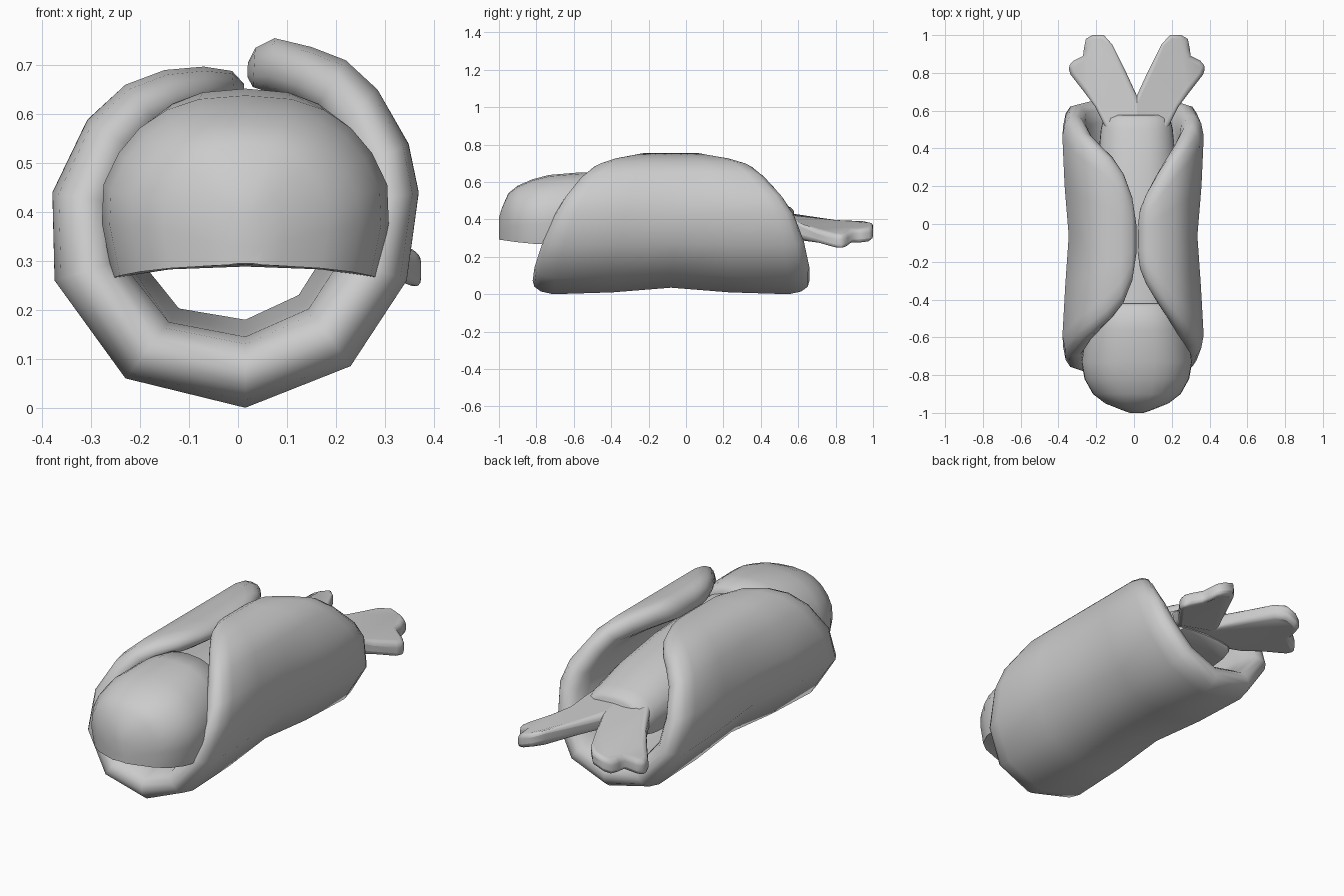
import bpy, bmesh, math
from mathutils import Vector

if "Cube" in bpy.data.objects:
    bpy.data.objects.remove(bpy.data.objects["Cube"])

CX = 0.015


def make(name, verts, faces, angle=50):
    me = bpy.data.meshes.new(name)
    bm = bmesh.new()
    vs = [bm.verts.new(v) for v in verts]
    for f in faces:
        bm.faces.new([vs[i] for i in f])
    bmesh.ops.recalc_face_normals(bm, faces=bm.faces)
    bm.to_mesh(me)
    bm.free()
    ob = bpy.data.objects.new(name, me)
    bpy.context.collection.objects.link(ob)
    bpy.ops.object.select_all(action='DESELECT')
    bpy.context.view_layer.objects.active = ob
    ob.select_set(True)
    bpy.ops.object.shade_smooth_by_angle(angle=math.radians(angle))
    return ob


def loft(name, rings, angle=50):
    n = len(rings[0])
    verts = [v for r in rings for v in r]
    faces = [[i * n + j, i * n + (j + 1) % n, (i + 1) * n + (j + 1) % n, (i + 1) * n + j]
             for i in range(len(rings) - 1) for j in range(n)]
    faces += [list(range(n)), list(range((len(rings) - 1) * n, len(rings) * n))]
    return make(name, verts, faces, angle)


# Folded round wrap: (x, z, front y, back y, thickness) for columns around the curl
COLUMNS = [
    (0.012, 0.662, -0.16, 0.0, 0.02), (-0.012, 0.688, -0.30, 0.14, 0.06),
    (-0.07, 0.697, -0.42, 0.27, 0.09),
    (-0.15, 0.69, -0.50, 0.36, 0.11), (-0.23, 0.66, -0.56, 0.42, 0.12),
    (-0.31, 0.59, -0.62, 0.48, 0.13), (-0.38, 0.44, -0.70, 0.575, 0.135),
    (-0.375, 0.26, -0.765, 0.63, 0.14), (-0.23, 0.06, -0.81, 0.66, 0.145),
    (0.015, 0.0, -0.82, 0.66, 0.145), (0.23, 0.085, -0.81, 0.66, 0.145),
    (0.345, 0.26, -0.765, 0.63, 0.14), (0.37, 0.44, -0.70, 0.575, 0.135),
    (0.35, 0.54, -0.65, 0.52, 0.13), (0.285, 0.65, -0.57, 0.43, 0.13),
    (0.22, 0.71, -0.50, 0.36, 0.12), (0.15, 0.737, -0.42, 0.27, 0.115),
    (0.075, 0.755, -0.32, 0.16, 0.11), (0.035, 0.735, -0.24, 0.08, 0.08),
    (0.02, 0.705, -0.15, -0.01, 0.03),
]


def wrap_ring(x, z, y0, y1, th):
    inward = Vector((CX - x, 0, 0.38 - z)).normalized()
    e = min(0.11, (y1 - y0) * 0.2)
    m = (y0 + y1) / 2
    q0, q1 = (y0 + e + m) / 2, (y1 - e + m) / 2
    half = [(y0 + e * 0.08, 0.28), (y0 + e * 0.4, 0.1), (y0 + e, 0), (q0, 0), (m, 0),
            (q1, 0), (y1 - e, 0), (y1 - e * 0.4, 0.1), (y1 - e * 0.08, 0.28)]
    loop = [(y0, 0.5)] + half + [(y1, 0.5)] + [(y, 1 - d) for y, d in reversed(half)]
    ring = []
    for y, d in loop:
        waist = 0.035 * math.exp(-((y + 0.08) / 0.28) ** 2) if z < 0.62 else 0
        ring.append(Vector((x, y, z)) + inward * (d * th + waist))
    return ring


loft("folded_wrap", [wrap_ring(*c) for c in COLUMNS], 75)


# Filling: D-shaped sections (y, half width, bottom z, top z)
def d_ring(y, w, zb, zt, n=14):
    ring = []
    for i in range(n + 1):
        a = math.pi * i / n
        c, s = math.cos(a), max(0.0, math.sin(a))
        taper = 1 - 0.14 * max(0, 1 - s / 0.35)
        ring.append((CX + w * taper * math.copysign(abs(c) ** 0.8, c), y,
                     zb + (zt - zb) * s ** 0.8))
    for k in (-0.5, 0, 0.5):
        ring.append((CX + w * k, y, zb + 0.075 * w * (1 - k * k)))
    return ring


SEGMENTS = {
    "filling_front": [(-1.0, 0.04, 0.292, 0.41), (-0.985, 0.085, 0.29, 0.46),
                      (-0.95, 0.18, 0.285, 0.54), (-0.9, 0.25, 0.278, 0.58),
                      (-0.82, 0.298, 0.27, 0.615), (-0.73, 0.315, 0.265, 0.638),
                      (-0.56, 0.29, 0.268, 0.652), (-0.44, 0.26, 0.275, 0.645),
                      (-0.42, 0.24, 0.285, 0.62)],
    "filling_back": [(-0.45, 0.25, 0.285, 0.61), (0.0, 0.24, 0.285, 0.585),
                     (0.3, 0.225, 0.285, 0.54), (0.5, 0.205, 0.29, 0.485),
                     (0.56, 0.19, 0.30, 0.465), (0.577, 0.165, 0.315, 0.445)],
}
for name, sections in SEGMENTS.items():
    loft(name, [d_ring(*s) for s in sections])

# Forked tail: one drooping fin outline, mirrored about the body axis
FIN = [(0, 0.48), (0.15, 0.48), (0.18, 0.54), (0.22, 0.62), (0.28, 0.70), (0.35, 0.79),
       (0.365, 0.835), (0.335, 0.865), (0.285, 0.89), (0.28, 0.93), (0.27, 0.98),
       (0.235, 1.0), (0.175, 1.0), (0.13, 0.95), (0.06, 0.81), (0, 0.68)]
for side, name in ((1, "right_tail_fin"), (-1, "left_tail_fin")):
    top, bottom = [], []
    for x, y in FIN:
        z = 0.40 - max(0, x - 0.14) * 0.38 + max(0, 0.66 - y) * 0.3
        th = 0.075 + max(0, 0.7 - y) * 0.15
        top.append((CX + side * x, y, z))
        bottom.append((CX + side * x, y, z - th))
    n = len(FIN)
    faces = [list(range(n)), list(range(n, 2 * n))]
    # the two fins meet on the axis, so that side stays open
    faces += [[i, (i + 1) % n, n + (i + 1) % n, n + i] for i in range(n - 1)]
    fin = make(name, top + bottom, faces, 80)
    bevel = fin.modifiers.new("soft_edges", 'BEVEL')
    bevel.width = 0.022
    bevel.segments = 3
    bevel.limit_method = 'ANGLE'
    bevel.angle_limit = math.radians(60)
